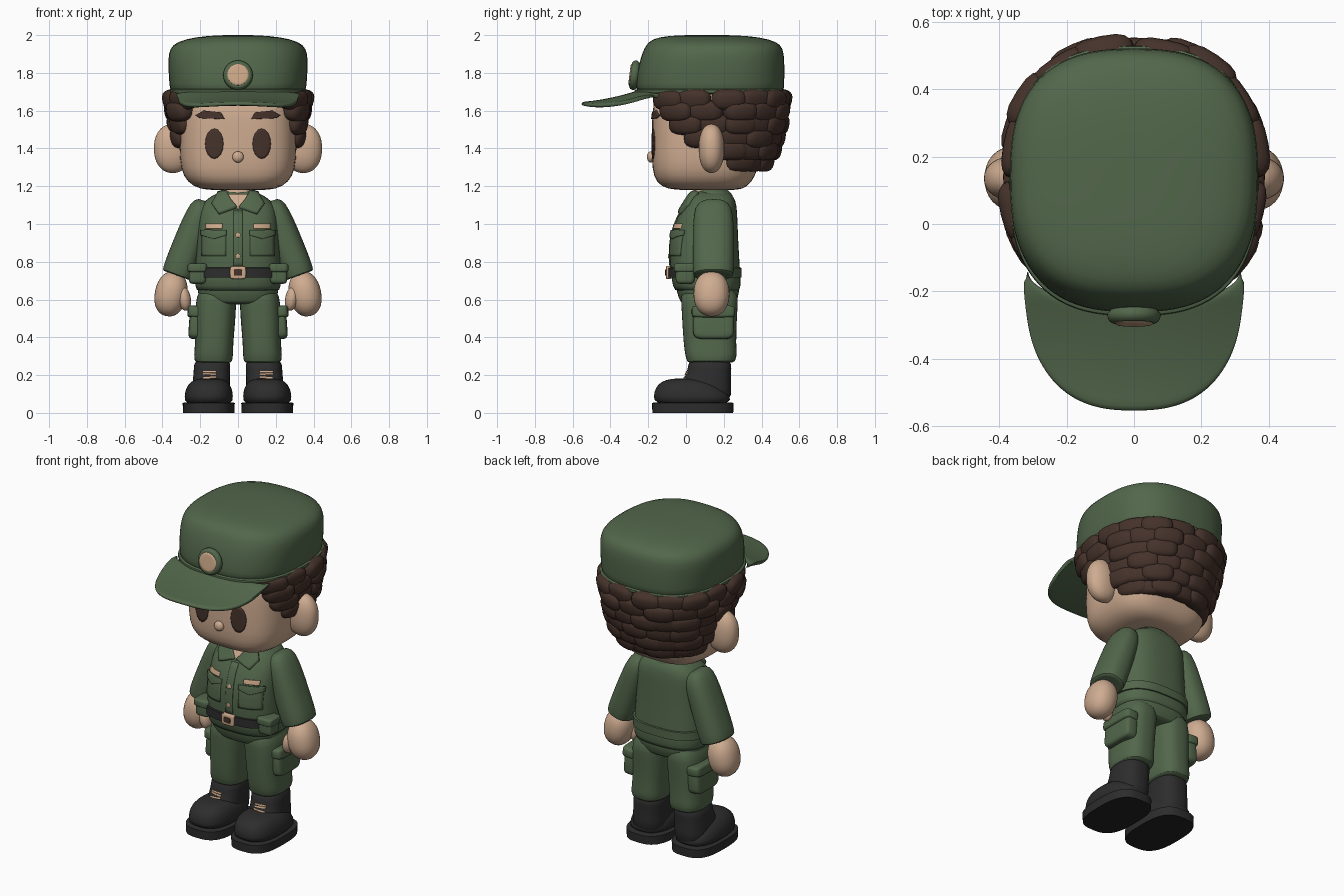
import bpy, math
from math import sin, cos, pi, radians
from mathutils import Matrix, Vector
from mathutils.bvhtree import BVHTree

if "Cube" in bpy.data.objects:
    bpy.data.objects.remove(bpy.data.objects["Cube"])


def material(name, r, g, b):
    m = bpy.data.materials.new(name)
    m.use_nodes = True
    m.diffuse_color = (r, g, b, 1)
    m.node_tree.nodes["Principled BSDF"].inputs["Base Color"].default_value = (r, g, b, 1)
    return m


GREEN = material("uniform green", .085, .135, .07)
SKIN = material("skin", .62, .41, .28)
TAN = material("tan trim", .62, .40, .25)
BROWN = material("hair brown", .06, .032, .024)
BLACK = material("boot black", .026, .026, .026)
SOLE = material("sole black", .016, .016, .016)


def build(name, verts, faces, mat, mirror=False, subsurf=0, solid=0, angle=50):
    me = bpy.data.meshes.new(name)
    me.from_pydata([tuple(v) for v in verts], [], faces)
    me.materials.append(mat)
    ob = bpy.data.objects.new(name, me)
    bpy.context.collection.objects.link(ob)
    bpy.ops.object.select_all(action='DESELECT')
    ob.select_set(True)
    bpy.context.view_layer.objects.active = ob
    bpy.ops.object.shade_smooth_by_angle(angle=radians(angle))
    if solid:
        mod = ob.modifiers.new("Thickness", 'SOLIDIFY')
        mod.thickness, mod.offset = solid, 0
    if mirror:
        ob.modifiers.new("Mirror", 'MIRROR').use_clip = False
    if subsurf:
        mod = ob.modifiers.new("Smooth", 'SUBSURF')
        mod.levels = mod.render_levels = subsurf
    return ob


def oval(a, e):
    """Point on a unit superellipse."""
    c, s = cos(a), sin(a)
    return (math.copysign(abs(c) ** (2 / e), c), math.copysign(abs(s) ** (2 / e), s))


def loft(name, rings, mat, e=2.5, n=40, mtx=Matrix(), subsurf=1, **kw):
    """Stack of superellipse rings (z, centre x, half width, front y, back y), capped."""
    verts, faces = [], []
    for z, cx, rx, yf, yb in rings:
        for i in range(n):
            px, py = oval(2 * pi * i / n, e)
            verts.append(mtx @ Vector((cx + rx * px, (yf + yb) / 2 + (yb - yf) / 2 * py, z)))
    for k in range(len(rings) - 1):
        for i in range(n):
            a, b = k * n + i, k * n + (i + 1) % n
            faces.append((a, b, b + n, a + n))
    for k, (z, cx, rx, yf, yb) in ((0, rings[0]), (len(rings) - 1, rings[-1])):
        verts.append(mtx @ Vector((cx, (yf + yb) / 2, z)))
        for i in range(n):
            a, b = k * n + i, k * n + (i + 1) % n
            faces.append((b, a, len(verts) - 1) if k == 0 else (a, b, len(verts) - 1))
    return build(name, verts, faces, mat, subsurf=subsurf, **kw)


def blob_data(mtx, radii, e=2, n=20, m=12):
    """Rounded superellipsoid lump."""
    verts, faces = [], []
    for k in range(m + 1):
        rc, rz = oval(-pi / 2 + pi * k / m, e)
        for i in range(n):
            px, py = oval(2 * pi * i / n, e)
            verts.append(mtx @ Vector((rc * px * radii[0], rc * py * radii[1], rz * radii[2])))
    for k in range(m):
        for i in range(n):
            a, b = k * n + i, k * n + (i + 1) % n
            faces.append((a, b, b + n, a + n))
    return verts, faces


def blob(name, loc, radii, mat, e=2, rot=0, **kw):
    mtx = Matrix.Translation(loc) @ Matrix.Rotation(radians(rot), 4, 'Y')
    return build(name, *blob_data(mtx, radii, e, 32, 20), mat, angle=70, **kw)


def decal(name, outline, target, mat, thick=.008, mirror=False):
    """Thin plate with an (x, z) outline, laid on the front of the target."""
    bpy.context.view_layer.update()
    bvh = BVHTree.FromObject(target, bpy.context.evaluated_depsgraph_get())
    pts, k = [], 5
    for i, p in enumerate(outline):
        q = outline[(i + 1) % len(outline)]
        pts += [Vector(p).lerp(Vector(q), j / k) for j in range(k)]
    mid, n = sum(pts, Vector((0, 0))) / len(pts), len(pts)
    flat = [mid.lerp(p, r / k) for r in range(1, k + 1) for p in pts] + [mid]
    verts = []
    for x, z in flat:
        src = Vector((x, -1, z))
        hit = bvh.ray_cast(src, Vector((0, 1, 0)))[0]
        verts.append(hit or bvh.find_nearest(Vector((x, 0, z)))[0])
    faces = [(r * n + i, r * n + (i + 1) % n, r * n + n + (i + 1) % n, r * n + n + i)
             for r in range(k - 1) for i in range(n)]
    faces += [(len(flat) - 1, (i + 1) % n, i) for i in range(n)]
    return build(name, verts, faces, mat, mirror, solid=2 * thick, angle=40)


def rect(x, z, w, h):
    return [(x - w / 2, z - h / 2), (x + w / 2, z - h / 2), (x + w / 2, z + h / 2), (x - w / 2, z + h / 2)]


def ellipse(x, z, rx, rz, e=2):
    return [(x + rx * oval(pi * i / 8, e)[0], z + rz * oval(pi * i / 8, e)[1]) for i in range(16)]


# Head, face and ears
head = loft("head", [(1.18, 0, .12, 0, .24), (1.182, 0, .2, -.1, .3), (1.22, 0, .27, -.16, .35),
                     (1.29, 0, .305, -.18, .38), (1.4, 0, .312, -.182, .41), (1.55, 0, .31, -.18, .43),
                     (1.72, 0, .3, -.175, .43)], SKIN, e=3.1)
decal("eye", ellipse(.125, 1.425, .048, .08), head, BROWN, .004, True)
decal("eyebrow", [(.07, 1.555), (.2, 1.56), (.22, 1.575), (.18, 1.6), (.09, 1.59)], head, BROWN, .008, True)
blob("nose", (0, -.185, 1.355), (.03, .022, .03), SKIN)
blob("ear", (.345, .135, 1.4), (.1, .068, .13), SKIN, e=2.2, mirror=True)
loft("neck", [(1.02, 0, .085, .03, .2), (1.2, 0, .085, .03, .2)], SKIN, e=2)

# Hair: overlapping rows of blocky curls around the back of the head
verts, faces = [], []
for row, (z, rx, ry, reach, count) in enumerate([(1.66, .345, .36, 126, 12), (1.6, .34, .36, 118, 11),
                                                 (1.53, .32, .345, 110, 12), (1.46, .305, .325, 98, 9),
                                                 (1.395, .29, .305, 76, 8), (1.335, .255, .27, 64, 7)]):
    for i in range(count):
        a = radians(-reach + 2 * reach * i / (count - 1))
        px, py = oval(pi / 2 - a, 2.4)
        lump = .012 * ((i + row) % 2)
        mtx = (Matrix.Translation((px * rx, .145 + py * ry, z)) @ Matrix.Rotation(-a, 4, 'Z')
               @ Matrix.Rotation(radians(-12), 4, 'X'))
        v, f = blob_data(mtx, (.095, .045 + lump, .056), 2.9, 16, 10)
        faces += [tuple(j + len(verts) for j in face) for face in f]
        verts += v
build("hair", verts, faces, BROWN, angle=70)

# Cap
crown = loft("cap_crown", [(1.69, 0, .35, -.25, .51), (1.71, 0, .362, -.265, .52), (1.78, 0, .367, -.262, .522),
                           (1.87, 0, .372, -.245, .522), (1.93, 0, .362, -.222, .515), (1.965, 0, .325, -.2, .485),
                           (1.99, 0, .23, -.15, .39), (2.0, 0, .1, -.04, .26)], GREEN, e=2.6)
loft("cap_band", [(1.685, 0, .35, -.25, .51), (1.69, 0, .372, -.275, .53), (1.712, 0, .372, -.275, .53),
                  (1.718, 0, .355, -.255, .515)], GREEN, e=2.6)
cols, rows, verts = 32, 10, []
for r in range(rows + 1):
    for c in range(cols + 1):
        t = pi * c / cols
        px, py = oval(t, 2.5)
        outer = Vector((.322 * px, -.17 - .385 * py))
        p = Vector((.315 * cos(t), -.14 - .1 * sin(t))).lerp(outer, r / rows)
        s = max(0, (-.2 - p.y) / .36)
        verts.append((p.x, p.y, 1.715 - .135 * s + .055 * s * s - .035 * (p.x / .32) ** 2))
w = cols + 1
build("cap_brim", verts, [(r * w + c, r * w + c + 1, r * w + w + c + 1, r * w + w + c)
                          for r in range(rows) for c in range(cols)], GREEN, solid=.022, subsurf=1)
tilt = Matrix.Translation((0, -.25, 1.785)) @ Matrix.Rotation(radians(83), 4, 'X')
loft("badge_rim", [(0, 0, .08, -.08, .08), (.03, 0, .08, -.08, .08), (.045, 0, .07, -.07, .07),
                   (.045, 0, .04, -.04, .04)], GREEN, e=2, mtx=tilt)
loft("badge_face", [(.03, 0, .058, -.058, .058), (.048, 0, .058, -.058, .058), (.05, 0, .05, -.05, .05)],
     TAN, e=2, mtx=tilt)

# Shirt
shirt = loft("shirt", [(.64, 0, .215, -.05, .28), (.66, 0, .228, -.07, .29), (.75, 0, .228, -.082, .287),
                       (.85, 0, .222, -.088, .28), (.95, 0, .215, -.08, .275), (1.04, 0, .21, -.045, .272),
                       (1.1, 0, .2, -.005, .268), (1.145, 0, .15, .02, .255), (1.175, 0, .085, .04, .22)],
             GREEN, e=2.7)
decal("open_neck", [(-.06, 1.155), (0, 1.075), (.06, 1.155)], shirt, SKIN, .006)
decal("collar_flap", [(.06, 1.165), (.1, 1.16), (.135, 1.1), (.1, 1.05), (.005, 1.085), (.035, 1.12)],
      shirt, GREEN, .018, True)
loft("back_collar", [(1.13, 0, .12, .05, .25), (1.15, 0, .12, .055, .25), (1.18, 0, .095, .06, .225),
                     (1.185, 0, .075, .08, .2)], GREEN, e=2.2)
decal("button_strip", rect(0, .92, .045, .3), shirt, GREEN, .006)
decal("chest_pocket", rect(.125, .895, .125, .13), shirt, GREEN, .007, True)
decal("pocket_flap", [(.06, .965), (.06, .94), (.125, .92), (.19, .94), (.19, .965)], shirt, GREEN, .014, True)
decal("name_tape", rect(.125, .987, .085, .026), shirt, TAN, .009, True)
for z in (.83, .94):
    decal("button", ellipse(0, z, .012, .012), shirt, TAN, .0095)

# Belt, black in front and uniform green behind
belt = loft("belt", [(.715, 0, .22, -.07, .28), (.717, 0, .236, -.094, .295), (.768, 0, .236, -.094, .295),
                     (.77, 0, .22, -.07, .28)], BLACK, e=2.7, subsurf=0)
belt.data.materials.append(GREEN)
for face in belt.data.polygons:
    face.material_index = int(face.center.y > .04)
blob("buckle", (0, -.093, .743), (.042, .014, .034), TAN, e=6)
blob("buckle_center", (0, -.104, .743), (.022, .008, .016), BROWN, e=6)
blob("belt_pouch", (.215, -.005, .735), (.046, .05, .052), GREEN, e=5, mirror=True)
blob("pouch_flap", (.215, -.008, .768), (.052, .057, .024), GREEN, e=5, mirror=True)

# Sleeves and hands
swing = Matrix.Translation((.19, .145, 1.09)) @ Matrix.Rotation(radians(-20), 4, 'Y')
loft("sleeve", [(-.385, 0, .07, -.09, .09), (-.39, 0, .083, -.107, .107), (-.34, 0, .087, -.11, .11),
                (-.22, 0, .083, -.11, .11), (-.1, 0, .078, -.108, .108), (0, 0, .066, -.1, .1),
                (.035, 0, .04, -.06, .06)], GREEN, e=2.4, mtx=swing, mirror=True)
blob("hand", (.355, .135, .63), (.085, .095, .12), SKIN, e=2.2, rot=-12, mirror=True)
blob("thumb", (.285, .095, .605), (.035, .045, .065), SKIN, rot=10, mirror=True)

# Trousers
loft("hips", [(.575, 0, .15, 0, .24), (.58, 0, .2, -.03, .265), (.64, 0, .215, -.05, .285), (.72, 0, .215, -.06, .28)],
     GREEN, e=2.7)
loft("trouser_leg", [(.265, .13, .085, .02, .24), (.27, .13, .1, .005, .262), (.31, .13, .104, -.005, .27),
                     (.36, .126, .1, -.012, .265), (.48, .122, .107, -.02, .268), (.58, .117, .108, -.025, .275),
                     (.66, .11, .1, -.03, .275)], GREEN, e=2.6, mirror=True)
blob("cargo_pocket", (.218, .145, .465), (.042, .108, .075), GREEN, e=5, rot=-4, mirror=True)
blob("cargo_flap", (.22, .145, .535), (.047, .115, .033), GREEN, e=5, rot=-4, mirror=True)

# Boots
loft("boot_sole", [(0, .155, .136, -.178, .25), (.052, .155, .138, -.18, .252), (.056, .155, .125, -.165, .24)],
     SOLE, e=2.9, mirror=True, subsurf=0).data.materials.append(BLACK)
sole = bpy.data.objects["boot_sole"]
for face in sole.data.polygons:
    face.material_index = int(face.center.z > .01)
loft("boot_toe", [(.045, .155, .128, -.17, .24), (.09, .155, .129, -.172, .235), (.13, .154, .122, -.163, .2),
                  (.165, .152, .1, -.135, .15), (.182, .15, .065, -.08, .1)], BLACK, e=2.5, mirror=True)
shaft = loft("boot_shaft", [(.05, .143, .1, -.02, .24), (.14, .143, .1, -.03, .24), (.19, .14, .097, -.005, .238),
                            (.23, .138, .096, .01, .24), (.285, .135, .097, .012, .242)], BLACK, e=2.5, mirror=True)
for z, lean in ((.188, -.006), (.202, .004), (.216, 0)):
    decal("boot_lace", [(.115, z - .004), (.185, z - .004 + lean), (.185, z + .004 + lean), (.115, z + .004)],
          shaft, TAN, .006, True)
